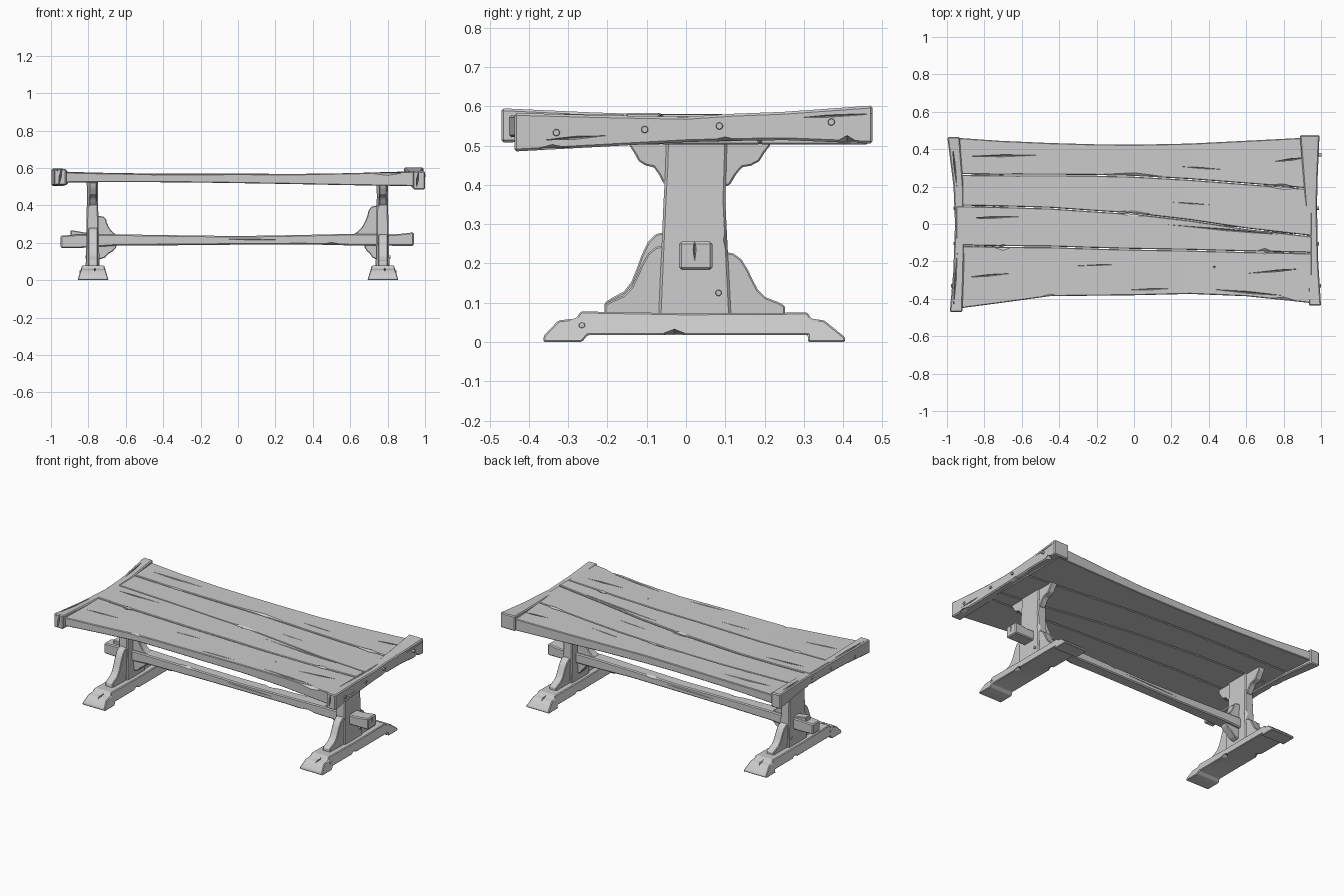
import bpy, bmesh, math, random
from mathutils import Matrix, Vector

random.seed(4)


def finish(name, bm, bevel=0.005):
    bmesh.ops.recalc_face_normals(bm, faces=bm.faces)
    if bevel:
        edges = [e for e in bm.edges if e.calc_face_angle(0) > math.radians(32)]
        bmesh.ops.bevel(bm, geom=edges, offset=bevel, segments=1, affect='EDGES', clamp_overlap=True)
    me = bpy.data.meshes.new(name)
    bm.to_mesh(me)
    bm.free()
    ob = bpy.data.objects.new(name, me)
    bpy.context.collection.objects.link(ob)
    return ob


def beam(name, axis, stations, bevel=0.005):
    """Loft rectangles (t, a0, a1, b0, b1) along an axis."""
    bm = bmesh.new()
    rings = []
    for t, a0, a1, b0, b1 in stations:
        ring = []
        for p in ((a0, b0), (a1, b0), (a1, b1), (a0, b1)):
            co = list(p)
            co.insert(axis, t)
            ring.append(bm.verts.new(co))
        rings.append(ring)
    for r, s in zip(rings, rings[1:]):
        for i in range(4):
            bm.faces.new((r[i], r[(i + 1) % 4], s[(i + 1) % 4], s[i]))
    bm.faces.new(rings[0])
    bm.faces.new(rings[-1])
    return finish(name, bm, bevel)


def prism(name, pts, place, bevel=0.004):
    """Extrude a profile; place(u, v, side) gives the 3D point for side -1 / 1."""
    bm = bmesh.new()
    a, b = [[bm.verts.new(place(u, v, s)) for u, v in pts] for s in (-1, 1)]
    n = len(pts)
    for i in range(n):
        bm.faces.new((a[i], a[(i + 1) % n], b[(i + 1) % n], b[i]))
    bm.faces.new(a)
    bm.faces.new(b)
    return finish(name, bm, bevel)


def carve(ob, cuts):
    """Cut cracks and chips: (centre, half sizes, turn in degrees, turn axis)."""
    bm = bmesh.new()
    for c, size, ang, ax in cuts:
        m = Matrix.Translation(c) @ Matrix.Rotation(math.radians(ang), 4, ax) @ Matrix.Diagonal((*size, 1))
        bmesh.ops.create_uvsphere(bm, u_segments=4, v_segments=2, radius=1, matrix=m)
    cutter = finish("crack_cutter", bm, 0)
    mod = ob.modifiers.new("cracks", 'BOOLEAN')
    mod.object, mod.solver, mod.use_self = cutter, 'EXACT', True
    bpy.context.view_layer.objects.active = ob
    bpy.ops.object.modifier_apply(modifier=mod.name)
    bpy.data.objects.remove(cutter)


def peg(name, x, y, z, r=0.009):
    bm = bmesh.new()
    m = Matrix.Translation((x, y, z)) @ Matrix.Rotation(math.pi / 2, 4, 'Y')
    bmesh.ops.create_cone(bm, cap_ends=True, segments=14, radius1=r, radius2=r, depth=0.03, matrix=m)
    finish(name, bm, 0.0015)


# Table top planks with wavy edges
xs = [-0.95, -0.72, -0.45, -0.2, 0, 0.3, 0.6, 0.95]
rows = [[-.455, -.425, -.388, -.385, -.383, -.376, -.388, -.425],
        [-.115, -.12, -.122, -.13, -.135, -.14, -.148, -.155],
        [.097, .093, .085, .068, .055, .02, -.025, -.065],
        [.265, .262, .262, .26, .255, .238, .215, .188],
        [.463, .447, .435, .428, .426, .432, .447, .465]]
top = [.578, .573, .568, .568, .569, .567, .571, .58]
low = [.522, .524, .524, .522, .519, .514, .508, .503]
cracks = [(0, .26, .22, .018, -2), (.8, .2, .13, .018, -5), (-.62, .262, .12, .01, 0),
          (0, .06, .2, .024, -3), (-.7, -.125, .05, .018, 0), (.7, -.145, .05, .018, 0),
          (-.7, .365, .24, .006, 1), (-.76, .035, .18, .006, 2), (.84, .345, .12, .007, 7),
          (-.78, -.275, .14, .005, 5), (.77, -.25, .17, .006, 5), (.1, -.348, .2, .006, 2),
          (.6, -.365, .26, .006, -5), (.48, -.03, .42, .006, -5), (.3, .11, .2, .005, -4),
          (.35, .3, .16, .005, -4), (-.45, -.385, .06, .022, 0), (.8, -.405, .1, .02, -4),
          (-.2, -.22, .18, .004, 2), (.43, -.23, .012, .008, 0), (-.15, .435, .07, .015, 0)]
for k in range(4):
    lift = (0, .002, -.002, .001)[k]
    st = [(x, rows[k][i] + .002, rows[k + 1][i] - .002, low[i], top[i] + lift + random.uniform(-.001, .001))
          for i, x in enumerate(xs)]
    plank = beam("top_plank_%d" % (k + 1), 0, st, .004)
    carve(plank, [((x, y, .573), (l, w, .014), a, 'Z') for x, y, l, w, a in cracks])

# End boards across the planks
right_board = beam("end_board_right", 1, [
    (-.437, .935, 1.0, .485, .583), (-.2, .925, .985, .498, .577), (0, .922, .98, .509, .573),
    (.12, .915, .979, .512, .581), (.25, .905, .982, .514, .586), (.475, .887, .992, .505, .602)], .006)
left_board = beam("end_board_left", 1, [
    (-.47, -.985, -.918, .508, .595), (-.25, -.966, -.91, .512, .585), (0, -.957, -.908, .513, .576),
    (.2, -.965, -.912, .51, .58), (.465, -.998, -.932, .503, .597)], .006)
carve(right_board, [((.985, .1, .511), (.03, .06, .014), 0, 'Z'), ((.985, .41, .51), (.03, .03, .018), 0, 'Z'),
                    ((.985, -.34, .494), (.03, .05, .012), 0, 'Z'), ((.99, .36, .575), (.012, .13, .004), 3, 'X'),
                    ((.99, -.28, .52), (.012, .13, .004), 4, 'X'), ((.96, -.435, .54), (.006, .03, .05), 8, 'Y')])
carve(left_board, [((-.955, -.3, .587), (.005, .25, .014), -4, 'Z'), ((-.96, .32, .585), (.005, .2, .014), 6, 'Z'),
                   ((-.95, -.47, .555), (.006, .04, .06), 10, 'Y'), ((-.965, .1, .515), (.03, .06, .014), 0, 'Z'),
                   ((-.975, -.2, .545), (.012, .14, .004), -3, 'X')])
for i, (y, z) in enumerate([(-.33, .533), (-.105, .541), (.085, .55), (.37, .56)]):
    peg("end_peg_right_%d" % i, .974 + .10 * y * y, y, z)
    peg("end_peg_left_%d" % i, -.948 - .14 * y * y, y, z)

# Trestles: foot, post and scrolled braces
foot = [(-.363, 0), (-.265, 0), (-.25, .018), (.31, .018), (.31, 0), (.405, 0), (.405, .012), (.352, .055),
        (.318, .06), (.31, .075), (0, .073), (-.268, .078), (-.28, .06), (-.325, .055), (-.363, .015)]
lower = [(-.02, .07), (.15, .07), (.15, .1), (.132, .112), (.1, .128), (.08, .152), (.066, .185),
         (.053, .22), (.036, .255), (.015, .275), (-.02, .282)]
upper = [(-.02, .525), (.095, .525), (.092, .5), (.08, .482), (.068, .46), (.05, .449), (.03, .445),
         (.016, .425), (.003, .4), (-.02, .39)]
for side, s, hf, hb in (("right", 1, .84, .76), ("left", -1, 1.0, .72)):
    cx = .775 * s
    ob = prism("foot_" + side, foot, lambda y, z, e: (cx + e * (.083 - .3 * z), y, z))
    carve(ob, [((cx + .07, -.03, .022), (.03, .035, .012), 0, 'Z'), ((cx - .07, .1, .022), (.03, .035, .012), 0, 'Z'),
               ((cx + .01, -.3, .056), (.005, .08, .014), 0, 'Z'), ((cx, .35, .056), (.005, .07, .014), 4, 'Z')])
    post = beam("post_" + side, 2, [
        (.06, cx - .04, cx + .035, -.07, .115), (.2, cx - .036, cx + .032, -.064, .108),
        (.36, cx - .034, cx + .028, -.057, .1), (.45, cx - .033, cx + .026, -.052, .103),
        (.535, cx - .034, cx + .027, -.05, .105)], .006)
    carve(post, [((cx + .03, .105, .26), (.02, .01, .05), 0, 'Z'), ((cx - .02, -.06, .4), (.02, .01, .04), 0, 'Z'),
                 ((cx, -.067, .14), (.004, .01, .07), 3, 'Y')])
    for where, d, edge, h in (("front", -1, -.062, hf), ("back", 1, .106, hb)):
        prism("lower_brace_%s_%s" % (side, where), lower,
              lambda u, z, e: (cx + e * .026, edge + d * u * .97, .07 + (z - .07) * h))
        edge2 = -.052 if d < 0 else .108
        prism("upper_brace_%s_%s" % (side, where), upper,
              lambda u, z, e: (cx + e * .02, edge2 + d * u * (1.15 if d > 0 else 1), z))
    for i, (y, z, off) in enumerate([(.083, .125, .026), (-.265, .043, .058)]):
        peg("trestle_peg_%s_%d" % (side, i), cx + s * off, y, z, .008)

    # Inner braces against the stretcher
    k, kl = (1.0, 1.0) if s > 0 else (.68, .8)
    prism("stretcher_brace_top_" + side,
          [(-.02, .22), (.13, .22), (.125, .242), (.1, .258), (.075, .282), (.057, .315), (.045, .345),
           (.04, .37), (.025, .393), (-.02, .402)],
          lambda u, z, e: (s * (.737 - kl * u), .023 + e * .027, .225 + (z - .225) * k))
    prism("stretcher_brace_bottom_" + side,
          [(-.02, .2), (.09, .2), (.085, .175), (.068, .155), (.045, .142), (.025, .12), (-.02, .108)],
          lambda u, z, e: (s * (.737 - u * (1 if s < 0 else .7)), .023 + e * .025, z))

# Long stretcher passing through both posts
stretcher = beam("stretcher", 0, [
    (-.948, -.012, .06, .172, .238), (-.85, -.018, .066, .172, .245), (-.65, -.016, .064, .185, .245),
    (-.3, -.01, .058, .187, .24), (0, -.012, .06, .19, .236), (.35, -.014, .06, .192, .242),
    (.6, -.016, .063, .186, .248), (.85, -.018, .066, .184, .246), (.94, -.018, .067, .184, .256)], .006)
carve(stretcher, [((.5, -.012, .19), (.07, .02, .014), 0, 'Z'), ((-.35, -.01, .243), (.09, .02, .012), 0, 'Z'),
                  ((.1, -.012, .217), (.2, .008, .003), 1, 'Y'), ((-.1, .06, .215), (.22, .008, .003), -1, 'Y'),
                  ((.2, .06, .24), (.08, .02, .012), 0, 'Z'), ((.94, .022, .235), (.02, .004, .03), 0, 'Z')])
# Split upper end of the stretcher on the left
beam("stretcher_split_end", 0, [(-.895, .008, .058, .235, .268), (-.8, .004, .058, .22, .252),
                                (-.72, .004, .058, .2, .24)], .004)

# Smooth shading with crisp corners
for ob in bpy.context.collection.objects:
    ob.select_set(True)
bpy.ops.object.shade_smooth_by_angle(angle=math.radians(28))
